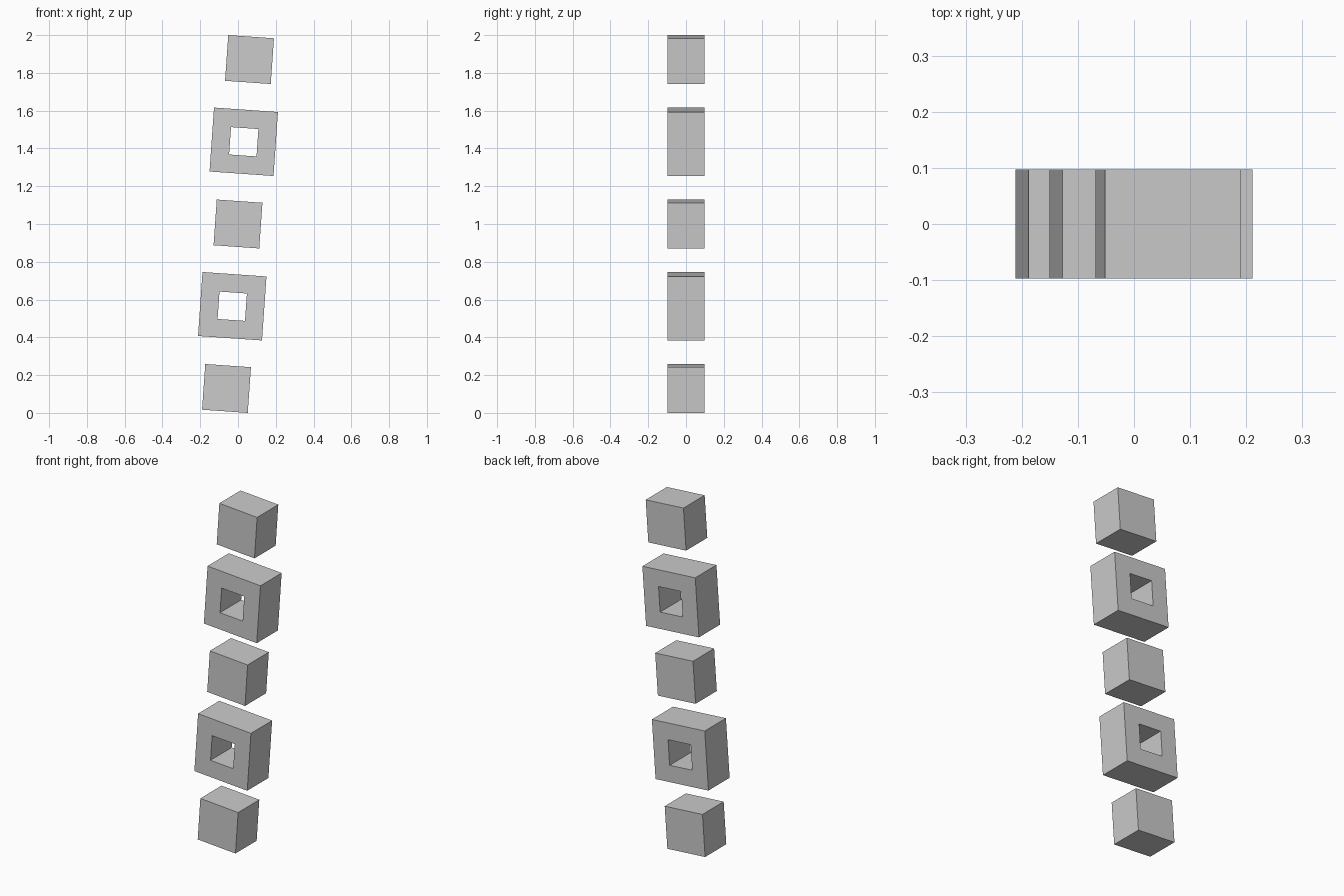
import bpy, bmesh, math
from mathutils import Matrix, Vector

if "Cube" in bpy.data.objects:
    bpy.data.objects.remove(bpy.data.objects["Cube"])

U = 0.048487                                  # module: block 5, frame 7, hole 3, depth 4, pitch 9
TILT = Matrix.Rotation(math.radians(4), 4, 'Y')


def finish(name, bm, step):
    """Make the object and place it along the tilted axis."""
    bmesh.ops.recalc_face_normals(bm, faces=bm.faces)
    mesh = bpy.data.meshes.new(name)
    bm.to_mesh(mesh)
    bm.free()
    obj = bpy.data.objects.new(name, mesh)
    bpy.context.collection.objects.link(obj)
    axis = TILT @ Vector((0, 0, 1))
    obj.matrix_world = Matrix.Translation(Vector((0, 0, 1)) + axis * (9 * U * step)) @ TILT


def block(name, step):
    bm = bmesh.new()
    bmesh.ops.create_cube(bm, size=1)
    bmesh.ops.scale(bm, vec=(5 * U, 4 * U, 5 * U), verts=bm.verts)
    finish(name, bm, step)


def frame(name, step):
    bm = bmesh.new()

    def ring(size, y):
        return [bm.verts.new((sx * size * U / 2, y * U, sz * size * U / 2))
                for sx, sz in ((-1, -1), (1, -1), (1, 1), (-1, 1))]

    # Closed loop of rings: outer front, outer back, hole back, hole front
    rings = [ring(7, -2), ring(7, 2), ring(3, 2), ring(3, -2)]
    for i in range(4):
        a, b = rings[i], rings[(i + 1) % 4]
        for j in range(4):
            k = (j + 1) % 4
            bm.faces.new((a[j], a[k], b[k], b[j]))
    finish(name, bm, step)


# Solid blocks
for label, step in (("bottom", -2), ("middle", 0), ("top", 2)):
    block(label + "_block", step)

# Square frames with through holes
for label, step in (("lower", -1), ("upper", 1)):
    frame(label + "_frame", step)
